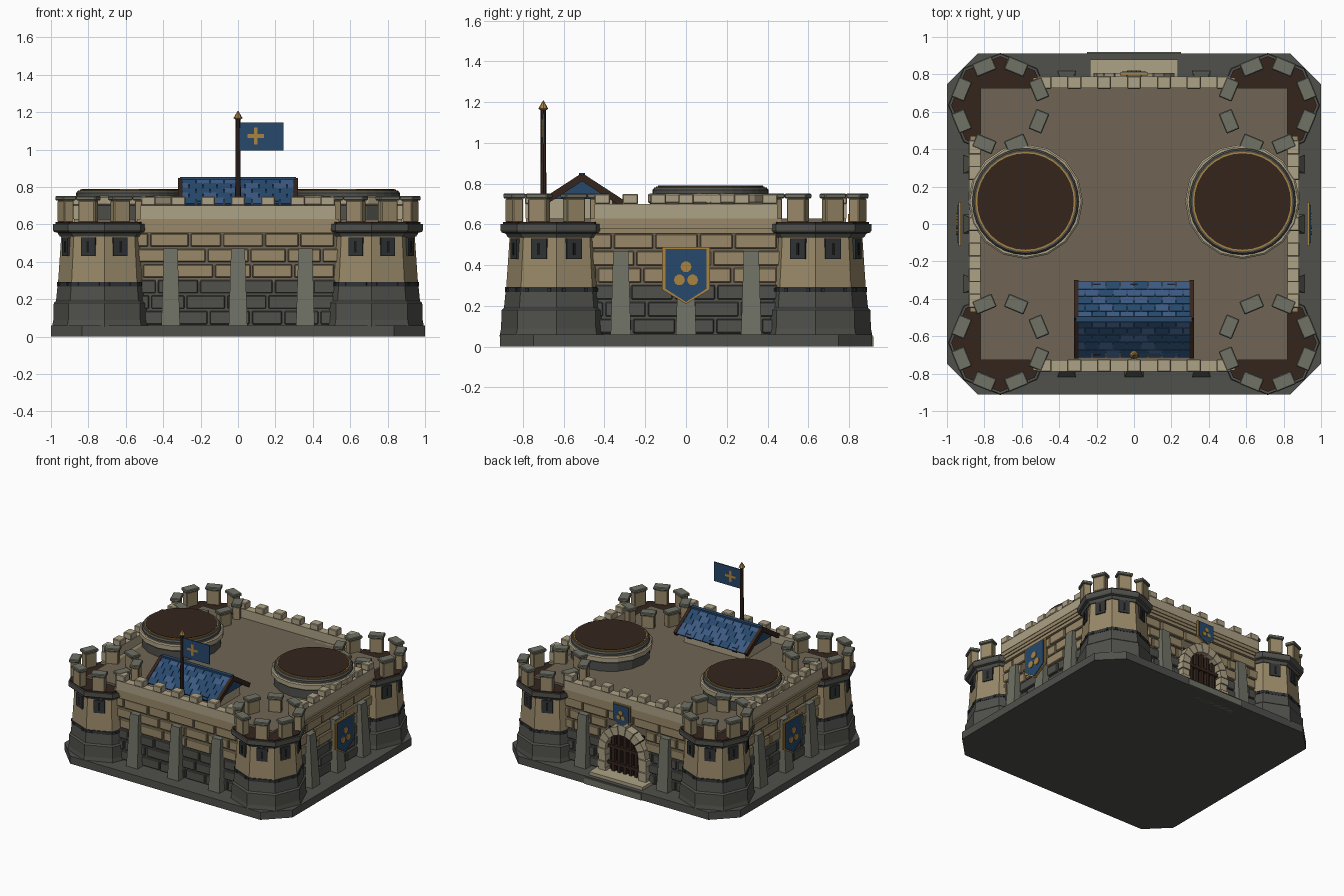
import bpy, bmesh, math, random
from mathutils import Matrix, Vector

if "Cube" in bpy.data.objects:
    bpy.data.objects.remove(bpy.data.objects["Cube"])

random.seed(4)
I = Matrix.Identity(4)
T = Matrix.Translation
UP = Matrix(((1, 0, 0, 0), (0, 0, 1, 0), (0, 1, 0, 0), (0, 0, 0, 1)))     # profile xz, depth y
ALONG = Matrix(((0, 0, 1, 0), (1, 0, 0, 0), (0, 1, 0, 0), (0, 0, 0, 1)))  # profile yz, depth x
COL = dict(tan=(.32, .25, .14), light=(.42, .36, .24), dark=(.08, .08, .072), grey=(.16, .165, .13),
           deck=(.16, .13, .09), brown=(.035, .018, .012), blue=(.02, .065, .15), sky=(.045, .1, .22),
           gold=(.4, .23, .05), iron=(.03, .033, .035), black=(.01, .009, .008))
parts = {}


def P(name, col):
    return parts.setdefault(name, (bmesh.new(), col))[0]


def Rz(deg):
    return Matrix.Rotation(math.radians(deg), 4, 'Z')


def box(bm, x0, x1, y0, y1, z0, z1, M=I):
    c = ((x0 + x1) / 2, (y0 + y1) / 2, (z0 + z1) / 2)
    s = (abs(x1 - x0), abs(y1 - y0), abs(z1 - z0), 1)
    bmesh.ops.create_cube(bm, size=1, matrix=M @ T(c) @ Matrix.Diagonal(s))


def loft(bm, loops, M=I):
    rings = [[bm.verts.new(M @ Vector(p)) for p in l] for l in loops]
    n = len(rings[0])
    for a, b in zip(rings, rings[1:]):
        for i in range(n):
            j = (i + 1) % n
            bm.faces.new((a[i], a[j], b[j], b[i]))
    bm.faces.new(rings[0][::-1])
    bm.faces.new(rings[-1])


def prism(bm, pts, d0, d1, M=I):
    loft(bm, [[(x, y, d) for x, y in pts] for d in (d0, d1)], M)


def lathe(bm, prof, n, M=I):
    loft(bm, [[(r * math.cos(2 * math.pi * i / n), r * math.sin(2 * math.pi * i / n), z)
               for i in range(n)] for r, z in prof], M)


def shield(M, w, h, y, zc, r):
    """Gold-rimmed blue shield with three discs, facing local +y."""
    for name, col, k, d in (("shield_rim", "gold", 1, .014), ("shield_field", "blue", .86, .02)):
        pts = [(-w, h), (w, h), (w, -.5 * h), (0, -h), (-w, -.5 * h)]
        prism(P(name, col), [(x * k, zc + z * (k + (1 - k) * .5)) for x, z in pts], y, y + d, M @ UP)
    for x, z in ((0, .3), (-1.2 * r, -.16), (1.2 * r, -.16)):
        lathe(P("shield_discs", "gold"), [(r, 0), (r, .026)], 10, M @ T((x, y, zc + z * h)) @ UP)


# chamfered base
a, b, c = 1, .912, .165
oct_pts = [(a, -b + c), (a, b - c), (a - c, b), (c - a, b), (-a, b - c), (-a, c - b), (c - a, -b), (a - c, -b)]
prism(P("base_plinth", "dark"), oct_pts, 0, .06)
box(P("deck", "deck"), -.82, .82, -.728, .728, .59, .63)

# walls: each built in a frame whose +y points outwards
for ang, d, L, gate in ((180, .758, .52, 0), (0, .758, .52, 1), (-90, .852, .45, 0), (90, .852, .45, 0)):
    M = Rz(ang)
    box(P("wall_core_lower", "dark"), -L - .1, L + .1, d - .1, d - .016, .05, .29, M)
    box(P("wall_core_upper", "deck"), -L - .1, L + .1, d - .1, d - .016, .29, .6, M)
    for row in range(6):                                   # stone courses
        z0 = .06 + row * .083
        bm = P("wall_blocks_lower", "dark") if row < 3 else P("wall_blocks_upper", "tan")
        x = -L - .1 + (.1 if row % 2 else 0)
        while x < L + .05:
            w = random.uniform(.17, .23)
            y1 = d + random.uniform(-.004, .006)
            spans = [(x, x + w)]
            if gate and row < 5:
                spans = [(x, min(x + w, -.17)), (max(x, .17), x + w)]
            for p, q in spans:
                if q - p > .03:
                    box(bm, p + .006, q - .006, d - .03, y1, z0 + .006, z0 + .077, M)
            x += w
    # cornice, parapet and merlons
    for z0, z1, o in ((.555, .58, .012), (.58, .602, .02), (.602, .63, .026)):
        box(P("cornice", "tan"), -L - .02, L + .02, d - .06, d + o, z0, z1, M)
    box(P("parapet", "light"), -L, L, d - .032, d + .03, .63, .70, M)
    for i in range(-3, 4):
        x = i * (L - .04) / 3
        box(P("wall_merlons", "light"), x - .038, x + .038, d - .035, d + .033, .70, .75, M)
    # buttresses
    k = .36 if L > .5 else .32
    for x in (-k, 0, k):
        if gate and x == 0:
            continue
        loft(P("buttresses", "grey"), [[(x - w, d - .02, z), (x + w, d - .02, z), (x + w, d + o, z), (x - w, d + o, z)]
             for w, o, z in ((.05, .06, .05), (.037, .03, .47))], M)
    if L < .5:
        shield(M, .118, .14, .925, .35, .027)

# gate on the back
box(P("gate_dark", "black"), -.16, .16, .70, .746, .06, .42)
for s in (-1, 1):
    for i in range(4):
        o = .008 if i % 2 else 0
        box(P("gate_arch", "light"), s * .145, s * (.208 + o), .72, .80 + o, .06 + i * .05, .107 + i * .05)
for i in range(9):
    t0, t1 = (math.pi * (i + e) / 9 for e in (.04, .96))
    r1 = .225 if i == 4 else .21
    prism(P("gate_arch", "light"), [(r * math.cos(t), .26 + r * math.sin(t)) for r, t in
          ((.145, t0), (r1, t0), (r1, t1), (.145, t1))], .72, .808, UP)
for x in (-.1, -.05, 0, .05, .1):
    box(P("portcullis", "brown"), x - .012, x + .012, .746, .772, .06, .26 + math.sqrt(.15 ** 2 - x * x))
for z in (.15, .28):
    box(P("portcullis", "brown"), -.145, .145, .75, .778, z - .012, z + .012)
box(P("gate_step", "light"), -.235, .235, .75, .88, .05, .085)
box(P("gate_threshold", "grey"), -.25, .25, .8, .92, 0, .05)
shield(I, .075, .085, .795, .565, .017)

# corner towers
for sx in (-1, 1):
    for sy in (-1, 1):
        M = T((sx * .715, sy * .635, 0))
        lathe(P("tower_bases", "dark"), [(.28, .05), (.272, .09), (.27, .18), (.258, .19), (.25, .27)], 8, M)
        lathe(P("tower_bands", "iron"), [(.253, .268), (.253, .292)], 8, M)
        lathe(P("tower_bodies", "tan"), [(.247, .29), (.23, .54)], 8, M)
        lathe(P("tower_collars", "dark"), [(.238, .535), (.25, .555), (.268, .56), (.275, .57), (.275, .602)], 8, M)
        lathe(P("tower_floors", "brown"), [(.262, .60), (.262, .613)], 8, M)
        for i in range(8):
            A = 22.5 + 45 * i
            F = M @ Rz(A)                                    # local +x points outwards
            box(P("tower_merlons", "tan"), .195, .252, -.048, .048, .61, .728, F)
            box(P("merlon_caps", "grey"), .186, .261, -.057, .057, .728, .752, F)
            if sx * math.cos(math.radians(A)) + sy * math.sin(math.radians(A)) > 0:
                box(P("tower_shutters", "iron"), .2, .228, -.04, .04, .43, .53, F)
                box(P("shutter_slits", "black"), .2, .231, -.007, .007, .45, .51, F)
            for t in (-.06, .06):
                box(P("band_rivets", "iron"), .22, .241, t - .008, t + .008, .272, .288, F)

# round platforms
for s in (-1, 1):
    M = T((s * .58, .12, 0))
    lathe(P("platform_drums", "dark"), [(.288, .6), (.288, .71)], 16, M)
    lathe(P("platform_rings", "light"), [(.295, .70), (.307, .71), (.307, .745), (.298, .752)], 16, M)
    lathe(P("platform_collars", "dark"), [(.285, .74), (.285, .768), (.276, .78)], 32, M)
    lathe(P("platform_gold_rims", "gold"), [(.266, .77), (.266, .787)], 32, M)
    lathe(P("platform_lids", "brown"), [(.258, .77), (.258, .79)], 32, M)

# gabled roof house
box(P("house_walls", "light"), -.27, .27, -.68, -.36, .62, .73)
prism(P("roof_gable", "blue"), [(-.69, .725), (-.33, .725), (-.51, .835)], -.305, .305, ALONG)
for x in (-.2, 0, .2):
    box(P("eave_brackets", "brown"), x - .02, x + .02, -.7, -.32, .69, .725)
tilt = math.atan2(.13, .2)
for s in (0, 180):
    M = T((0, -.51, .838)) @ Rz(s) @ Matrix.Rotation(-tilt, 4, 'X')         # local +y runs down the slope
    for e in (-1, 1):
        box(P("barge_boards", "brown"), e * .298, e * .322, 0, .242, -.022, .012, M)
    for row in range(5):
        R = M @ T((0, row * .047, .004)) @ Matrix.Rotation(-.1, 4, 'X')
        for i in range(9):
            x0 = max(-.3, -.3 + (i - .5 * (row % 2)) * .075)
            x1 = min(.3, -.3 + (i + 1 - .5 * (row % 2)) * .075)
            if x1 - x0 > .02:
                n, col = random.choice((("roof_tiles", "blue"), ("roof_tiles_light", "sky")))
                box(P(n, col), x0 + .002, x1 - .002, 0, .052, -.008, .006, R)
box(P("roof_ridge", "blue"), -.31, .31, -.525, -.495, .832, .852)

# flag
M = T((0, -.70, 0))
lathe(P("flag_pole", "brown"), [(.015, .74), (.013, 1.165)], 8, M)
lathe(P("pole_finial", "gold"), [(.014, 1.16), (.024, 1.168), (.002, 1.207)], 8, M)
box(P("flag_cloth", "blue"), .012, .242, -.705, -.695, .995, 1.145)
box(P("flag_cross", "gold"), .05, .14, -.708, -.692, 1.062, 1.082)
box(P("flag_cross", "gold"), .085, .105, -.708, -.692, 1.027, 1.117)

# turn every part into an object
mats = {}
for name, (bm, col) in parts.items():
    bmesh.ops.recalc_face_normals(bm, faces=bm.faces)
    me = bpy.data.meshes.new(name)
    bm.to_mesh(me)
    bm.free()
    if col not in mats:
        mats[col] = bpy.data.materials.new(col)
        mats[col].diffuse_color = (*COL[col], 1)
    me.materials.append(mats[col])
    ob = bpy.data.objects.new(name, me)
    bpy.context.collection.objects.link(ob)
    if name in ("wall_blocks_lower", "wall_blocks_upper", "wall_merlons", "tower_merlons", "merlon_caps"):
        bev = ob.modifiers.new("edge_bevel", 'BEVEL')
        bev.width, bev.segments = .005, 1

for m in bpy.data.materials:
    if m.users and not m.is_grease_pencil:
        m.use_nodes = True
        m.node_tree.nodes["Principled BSDF"].inputs["Base Color"].default_value = m.diffuse_color
